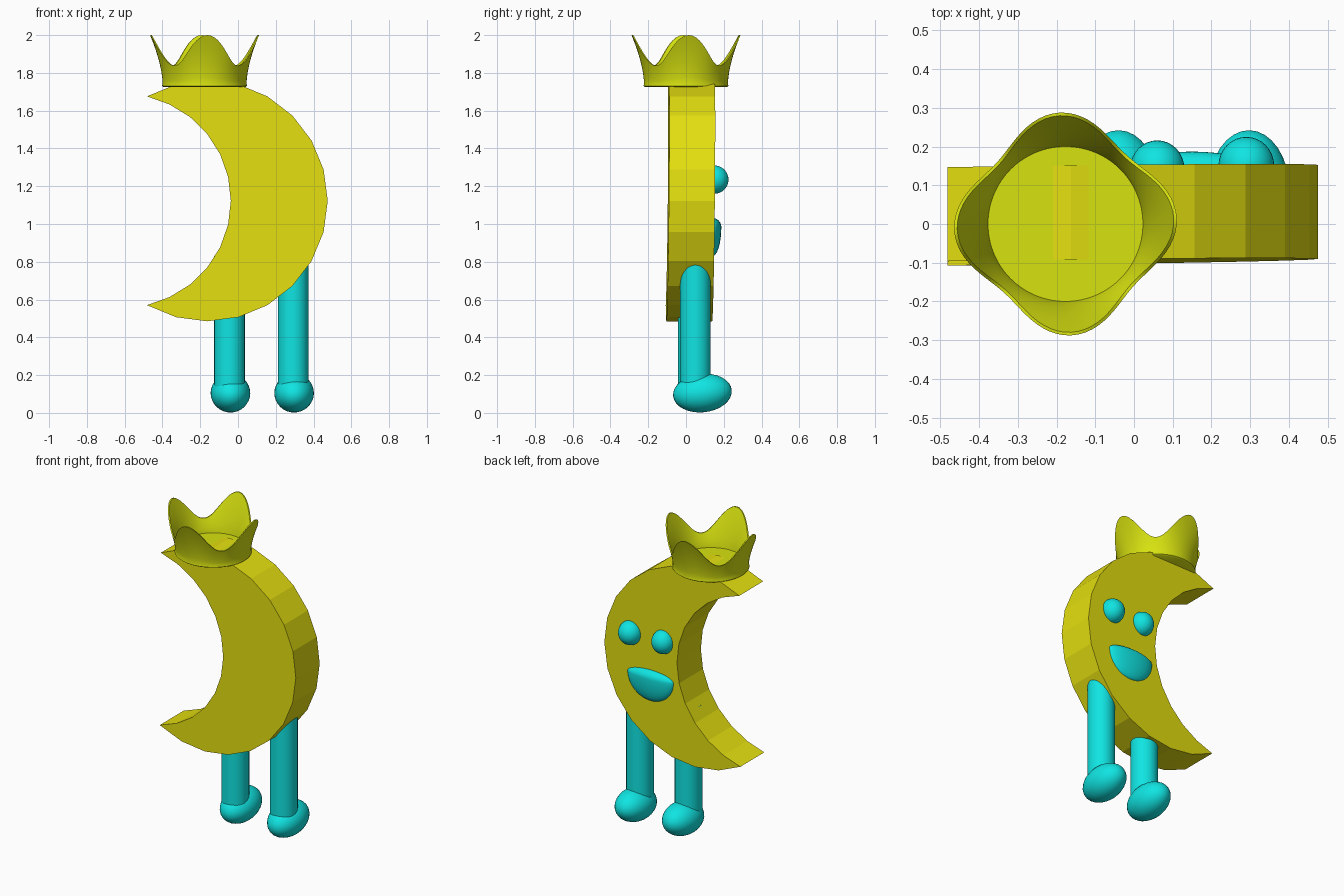
import bpy, bmesh, math
from mathutils import Matrix, Vector

cube = bpy.data.objects.get("Cube")
if cube:
    bpy.data.objects.remove(cube, do_unlink=True)


def material(name, rgb):
    m = bpy.data.materials.new(name)
    m.use_nodes = True
    m.diffuse_color = (*rgb, 1)
    m.node_tree.nodes["Principled BSDF"].inputs["Base Color"].default_value = (*rgb, 1)
    return m


YELLOW = material("moon yellow", (0.78, 0.74, 0.005))
GOLD = material("crown gold", (0.68, 0.76, 0.005))
CYAN = material("cyan", (0.005, 0.78, 0.76))


def finish(bm, name, mat, smooth=True):
    bmesh.ops.recalc_face_normals(bm, faces=bm.faces)
    mesh = bpy.data.meshes.new(name)
    bm.to_mesh(mesh)
    bm.free()
    mesh.materials.append(mat)
    ob = bpy.data.objects.new(name, mesh)
    bpy.context.collection.objects.link(ob)
    if smooth:
        bpy.ops.object.select_all(action="DESELECT")
        ob.select_set(True)
        bpy.context.view_layer.objects.active = ob
        bpy.ops.object.shade_smooth_by_angle(angle=math.radians(40))
    return ob


def ellipsoid(name, center, radii, tilt=0, top=1):
    """Sphere with its own radii; top squashes the upper half."""
    bm = bmesh.new()
    bmesh.ops.create_uvsphere(bm, u_segments=32, v_segments=16, radius=1)
    for v in bm.verts:
        if v.co.z > 0:
            v.co.z *= top
    bm.transform(Matrix.Translation(center) @ Matrix.Rotation(tilt, 4, "X")
                 @ Matrix.Diagonal((*radii, 1)))
    return finish(bm, name, CYAN)


def arc(cx, radius, half_angle, steps):
    angles = [half_angle * (2 * i / steps - 1) for i in range(steps + 1)]
    return [(cx + radius * math.cos(a), 1.123 + radius * math.sin(a)) for a in angles]


# Crescent body: faceted outer arc, then inner arc back between the tips
outer = arc(-0.163, 0.638, math.radians(120), 16)
inner = arc(-0.601, 0.563, math.radians(78), 12)
outline = outer + inner[-2:0:-1]
bm = bmesh.new()
front = bm.faces.new([bm.verts.new((x, -0.096, z)) for x, z in outline])
side = bmesh.ops.extrude_face_region(bm, geom=[front])["geom"]
bmesh.ops.translate(bm, vec=(0, 0.243, 0),
                    verts=[g for g in side if isinstance(g, bmesh.types.BMVert)])
for v in bm.verts:  # slight lean and turn
    v.co.y += 0.012 * v.co.x + 0.01 * (v.co.z - 1.12)
finish(bm, "crescent_body", YELLOW, smooth=False)

# Crown: flared shell with four points, closed by a round floor
COUNT, FLARE, FLOOR = 96, 8, 1.755
bm = bmesh.new()
rings = []
for i in range(COUNT):
    a = math.tau * i / COUNT
    peak = (1 + math.cos(4 * a)) / 2
    rim_z = 1.838 + 0.162 * peak ** 1.1
    rim_r = 0.238 + 0.05 * peak
    profile = [(0.217, 1.725), (0.225, 1.731)]
    for k in range(FLARE + 1):
        t = k / FLARE
        profile.append((0.222 + (rim_r - 0.222) * t ** 1.6, 1.745 + (rim_z - 1.745) * t))
    for k in range(FLARE, -1, -1):
        t = k / FLARE
        profile.append((0.2 + (rim_r - 0.208) * t ** 1.3, FLOOR + (rim_z - FLOOR) * t))
    turn = a + math.radians(3)
    rings.append([bm.verts.new((-0.177 + r * math.cos(turn), r * math.sin(turn), z))
                  for r, z in profile])
for i, ring in enumerate(rings):
    after = rings[(i + 1) % COUNT]
    for k in range(len(ring) - 1):
        bm.faces.new((ring[k], after[k], after[k + 1], ring[k + 1]))
bm.faces.new([r[0] for r in rings])
bm.faces.new([r[-1] for r in rings])
finish(bm, "crown", GOLD)

# Legs and feet
for label, x, y, top in (("left", 0.292, 0.05, 0.86), ("right", -0.045, 0.038, 0.83)):
    bm = bmesh.new()
    bmesh.ops.create_cone(bm, cap_ends=True, segments=32, radius1=0.081, radius2=0.081,
                          depth=top - 0.1)
    bmesh.ops.translate(bm, vec=(x, y, (top + 0.1) / 2), verts=bm.verts)
    finish(bm, label + "_leg", CYAN)
    ellipsoid(label + "_foot", Vector((x + 0.005, 0.087, 0.105)),
              (0.105, 0.156, 0.102), tilt=math.radians(6))

# Face: two bulging eyes and a flat-topped open mouth
ellipsoid("left_eye", Vector((0.29, 0.15, 1.235)), (0.072, 0.075, 0.075))
ellipsoid("right_eye", Vector((0.06, 0.143, 1.235)), (0.07, 0.073, 0.075))
ellipsoid("mouth", Vector((0.15, 0.14, 0.985)), (0.165, 0.047, 0.155), top=0.3)
